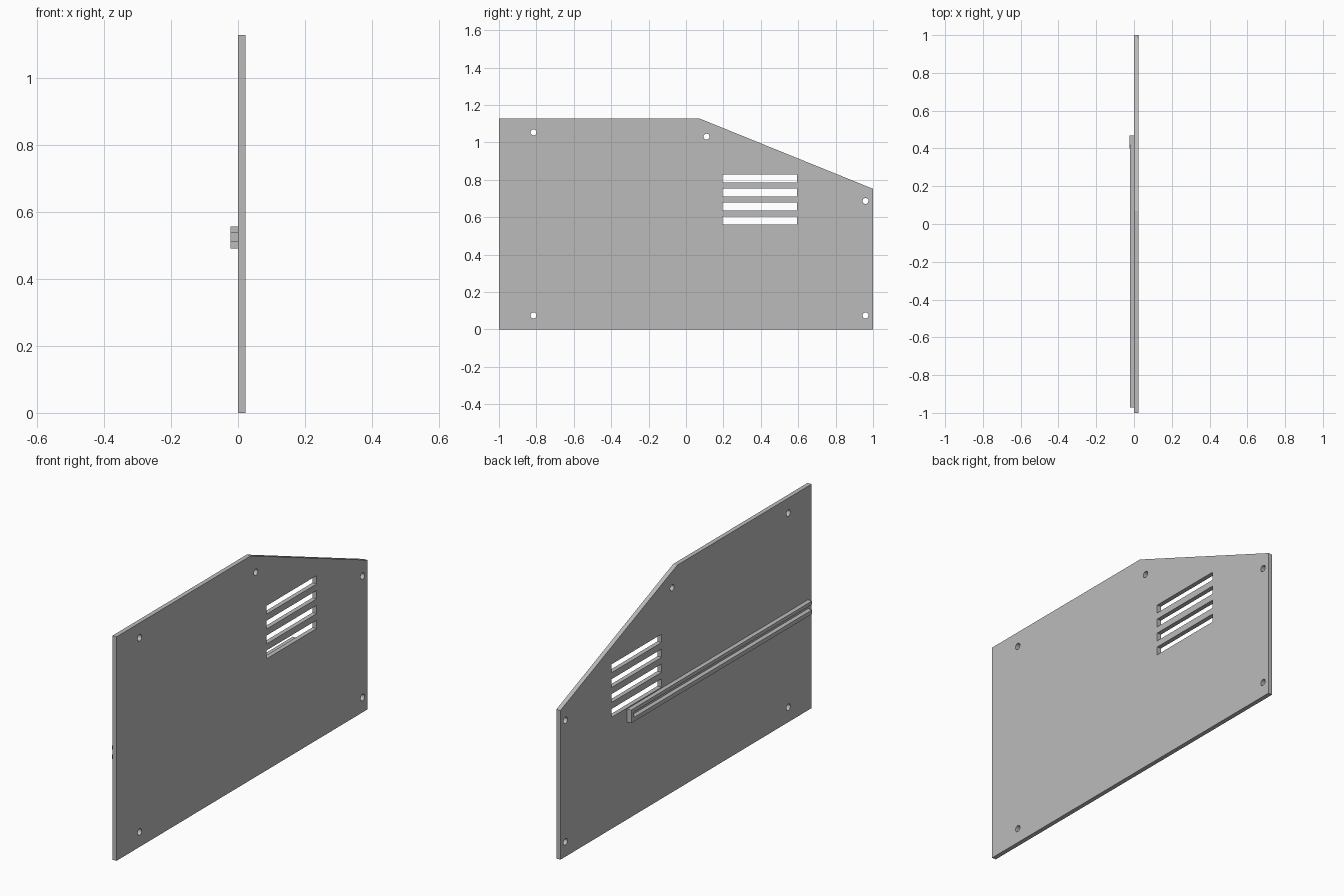
import bpy
import bmesh
from math import sin, cos, tau, pi

cube = bpy.data.objects.get("Cube")
if cube:
    bpy.data.objects.remove(cube, do_unlink=True)

THICK = 0.0225

grey = bpy.data.materials.new("plain_grey")
grey.use_nodes = True
colour = (0.5, 0.5, 0.5, 1)
grey.diffuse_color = colour
grey.node_tree.nodes["Principled BSDF"].inputs["Base Color"].default_value = colour


def rectangle(y0, y1, z0, z1):
    return [(y0, z0), (y1, z0), (y1, z1), (y0, z1)]


def circle(y, z, radius, sides=24):
    return [(y + radius * cos(tau * i / sides), z + radius * sin(tau * i / sides))
            for i in range(sides)]


def sheet(name, x, loops):
    """Extrude an outline (first loop) with holes (other loops) along x."""
    curve = bpy.data.curves.new(name + "_outline", "CURVE")
    curve.dimensions = "2D"
    curve.fill_mode = "BOTH"
    curve.extrude = THICK / 2
    for loop in loops:
        spline = curve.splines.new("POLY")
        spline.points.add(len(loop) - 1)
        for point, (y, z) in zip(spline.points, loop):
            point.co = (y, z, 0, 1)
        spline.use_cyclic_u = True
        spline.use_smooth = False
    source = bpy.data.objects.new(name + "_outline", curve)
    bpy.context.collection.objects.link(source)
    bpy.context.view_layer.update()
    graph = bpy.context.evaluated_depsgraph_get()
    mesh = bpy.data.meshes.new_from_object(source.evaluated_get(graph))
    bpy.data.objects.remove(source, do_unlink=True)

    # Weld the caps to the walls and tidy the normals
    bm = bmesh.new()
    bm.from_mesh(mesh)
    bmesh.ops.remove_doubles(bm, verts=bm.verts, dist=0.0001)
    bmesh.ops.recalc_face_normals(bm, faces=bm.faces)
    for face in bm.faces:
        face.smooth = False
        face.material_index = 0
    bm.to_mesh(mesh)
    bm.free()
    mesh.materials.clear()
    mesh.materials.append(grey)

    part = bpy.data.objects.new(name, mesh)
    part.rotation_euler = (pi / 2, 0, pi / 2)
    part.location.x = x
    bpy.context.collection.objects.link(part)
    return part


# Side panel with a sloping corner, screw holes and vent slots
outline = [(-1, 0), (1, 0), (1, 0.752), (0.07, 1.129), (-1, 1.129)]
screws = [(-0.815, 0.075), (0.96, 0.075), (0.96, 0.687), (0.11, 1.031), (-0.815, 1.054)]
holes = [circle(y, z, 0.016) for y, z in screws]
slots = [rectangle(0.195, 0.594, 0.562 + 0.075 * i, 0.604 + 0.075 * i) for i in range(4)]
sheet("side_panel", THICK / 2, [outline] + holes + slots)

# Guide rail: two runners joined at the back end, open at the front
rail = [(-0.972, 0.491), (0.468, 0.491), (0.468, 0.557), (-0.972, 0.557),
        (-0.972, 0.539), (0.446, 0.539), (0.446, 0.512), (-0.972, 0.512)]
sheet("guide_rail", -THICK / 2, [rail])
